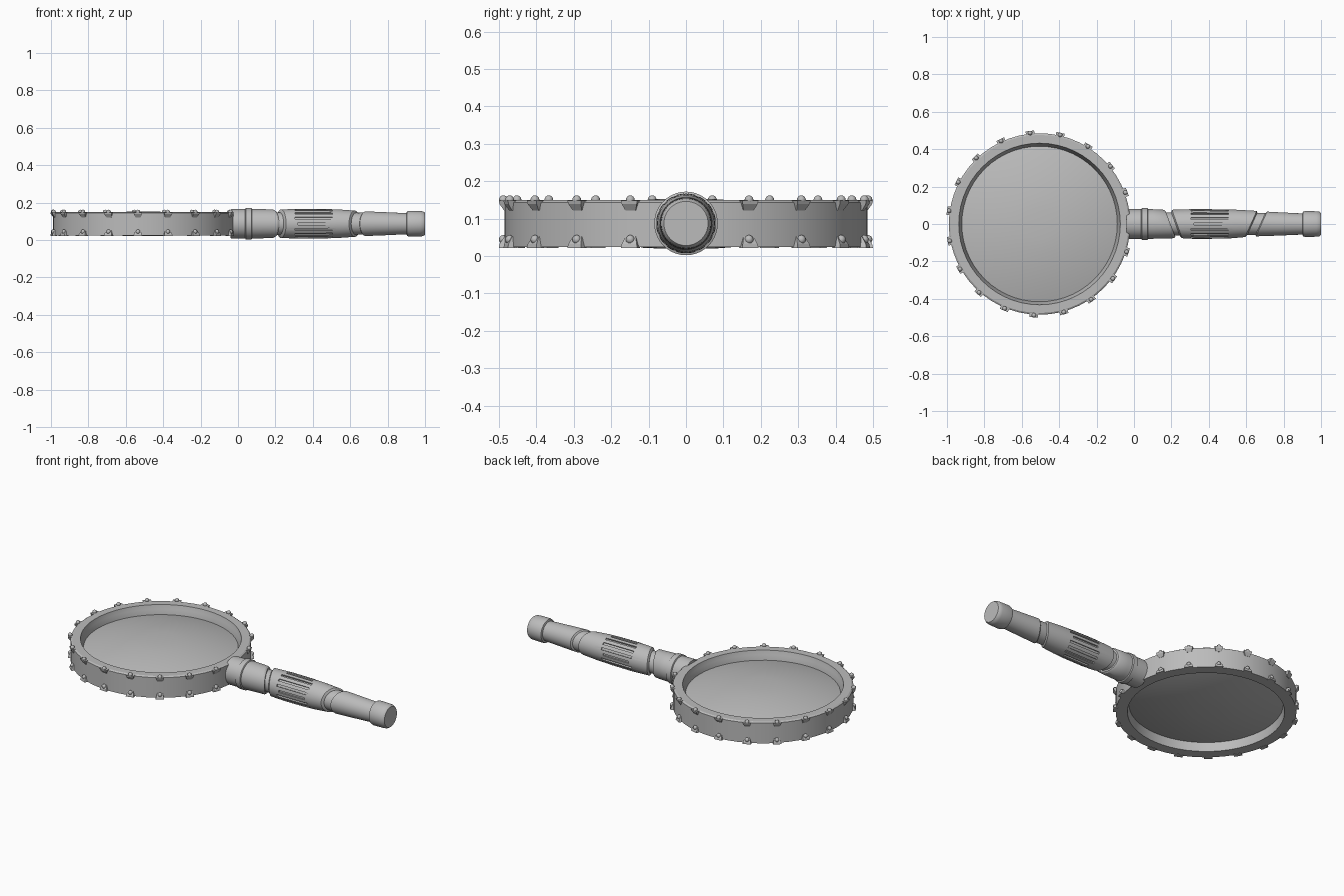
import bpy, bmesh, math
from mathutils import Matrix, Vector

if "Cube" in bpy.data.objects:
    bpy.data.objects.remove(bpy.data.objects["Cube"])

CX, AZ = -0.505, 0.087       # lens centre x, handle axis height


def material(name, v):
    m = bpy.data.materials.new(name)
    m.diffuse_color = (v, v, v, 1)
    m.use_nodes = True
    m.node_tree.nodes["Principled BSDF"].inputs["Base Color"].default_value = m.diffuse_color
    return m


GREY = material("plain_grey", 0.5)


def make(name, bm, smooth=True):
    bmesh.ops.recalc_face_normals(bm, faces=bm.faces)
    me = bpy.data.meshes.new(name)
    bm.to_mesh(me)
    bm.free()
    ob = bpy.data.objects.new(name, me)
    bpy.context.collection.objects.link(ob)
    me.materials.append(GREY)
    if smooth:
        bpy.ops.object.select_all(action='DESELECT')
        ob.select_set(True)
        bpy.context.view_layer.objects.active = ob
        bpy.ops.object.shade_smooth_by_angle(angle=math.radians(30))
    return ob


def loft(name, rings, closed=False):
    """Skin a list of equal-length point rings; cap the ends unless closed."""
    bm = bmesh.new()
    vs = [[bm.verts.new(p) for p in r] for r in rings]
    n = len(vs[0])
    for i in range(len(vs) if closed else len(vs) - 1):
        a, b = vs[i], vs[(i + 1) % len(vs)]
        for k in range(n):
            j = (k + 1) % n
            bm.faces.new((a[k], a[j], b[j], b[k]))
    if not closed:
        bm.faces.new(vs[0])
        bm.faces.new(vs[-1])
    return make(name, bm)


def upright_ring(r, z, n=56):
    return [(CX + r * math.cos(2 * math.pi * k / n), r * math.sin(2 * math.pi * k / n), z)
            for k in range(n)]


def rod(name, profile, n=40):
    """Turned part along x; each profile point is (x, radius, slant in y)."""
    rings = []
    for x, r, s in profile:
        ring = []
        for k in range(n):
            a = 2 * math.pi * k / n
            y = r * math.cos(a)
            ring.append((x + s * y, y, AZ + r * math.sin(a)))
        rings.append(ring)
    return loft(name, rings)


# lens frame
loft("lens_frame", [upright_ring(r, z) for r, z in (
    (0.485, 0.024), (0.485, 0.143), (0.476, 0.149), (0.432, 0.149),
    (0.426, 0.125), (0.415, 0.095), (0.415, 0.07), (0.422, 0.024))], closed=True)

# biconvex lens
top = [(0.418 * math.cos(t), 0.096 + 0.058 * (1 - math.cos(t) ** 2))
       for t in [i * math.pi / 16 for i in range(8)]]
bottom = [(r, 2 * 0.086 - z) for r, z in reversed(top)]
loft("lens", [upright_ring(r, z) for r, z in bottom + top])

# wedge studs with ball heads, above and below, around the frame
wedges, balls = bmesh.new(), bmesh.new()
for k in range(1, 19):
    turn = Matrix.Translation((CX, 0, 0)) @ Matrix.Rotation(
        2 * math.pi * k / 19 + math.radians(1.2), 4, 'Z')
    for z0, z1, zb in ((0.148, 0.121, 0.150), (0.022, 0.052, 0.044)):
        zm = z0 + (z1 - z0) * 0.35
        rows = []
        for side in (-1, 1):
            rows.append([wedges.verts.new(turn @ Vector((r, side * w, z))) for r, w, z in (
                (0.475, 0.023, z0), (0.500, 0.023, z0), (0.498, 0.021, zm),
                (0.486, 0.014, z1), (0.475, 0.014, z1))])
        wedges.faces.new(rows[0])
        wedges.faces.new(rows[1])
        for i in range(5):
            j = (i + 1) % 5
            wedges.faces.new((rows[0][i], rows[0][j], rows[1][j], rows[1][i]))
        bmesh.ops.create_uvsphere(balls, u_segments=12, v_segments=8, radius=0.012,
                                  matrix=turn @ Matrix.Translation((0.489, 0, zb)))
make("frame_studs", wedges, smooth=False)
make("stud_balls", balls)

# handle: socket, collar, core, grip, tail and end cap
rod("handle_socket", [(-0.04, 0.076, 0), (-0.035, 0.079, 0), (0.10, 0.079, 0),
                      (0.185, 0.076, -0.36), (0.195, 0.070, -0.38)])
rod("socket_collar", [(0.038, 0.078, 0), (0.042, 0.085, 0), (0.072, 0.085, 0), (0.076, 0.078, 0)])
rod("handle_core", [(0.08, 0.061, 0), (0.40, 0.061, 0), (0.75, 0.058, 0)])
grip = rod("handle_grip", [(0.222, 0.064, -0.36), (0.230, 0.076, -0.36), (0.33, 0.080, 0),
                           (0.46, 0.079, 0), (0.54, 0.076, 0.2),
                           (0.625, 0.070, 0.45), (0.632, 0.060, 0.45)])
rod("handle_tail", [(0.675, 0.057, 0.45), (0.682, 0.066, 0.45), (0.78, 0.062, 0.1), (0.91, 0.056, 0)])
rod("end_cap", [(0.900, 0.056, 0), (0.904, 0.066, 0), (0.915, 0.069, 0), (0.975, 0.068, 0),
                (0.990, 0.066, 0), (1.0, 0.059, 0)])

# slots cut along the grip
cut = bmesh.new()
for k in range(16):
    half = 0.085 if k % 4 == 0 else 0.10
    m = (Matrix.Translation((0.405, 0, AZ)) @ Matrix.Rotation(2 * math.pi * k / 16, 4, 'X')
         @ Matrix.Translation((0, 0, 0.082)) @ Matrix.Diagonal((2 * half, 0.012, 0.024, 1)))
    bmesh.ops.create_cube(cut, size=1, matrix=m)
cutter = make("grip_slot_cutter", cut, smooth=False)
cutter.hide_render = True
cutter.hide_viewport = True
mod = grip.modifiers.new("slots", 'BOOLEAN')
mod.operation = 'DIFFERENCE'
mod.solver = 'EXACT'
mod.object = cutter
